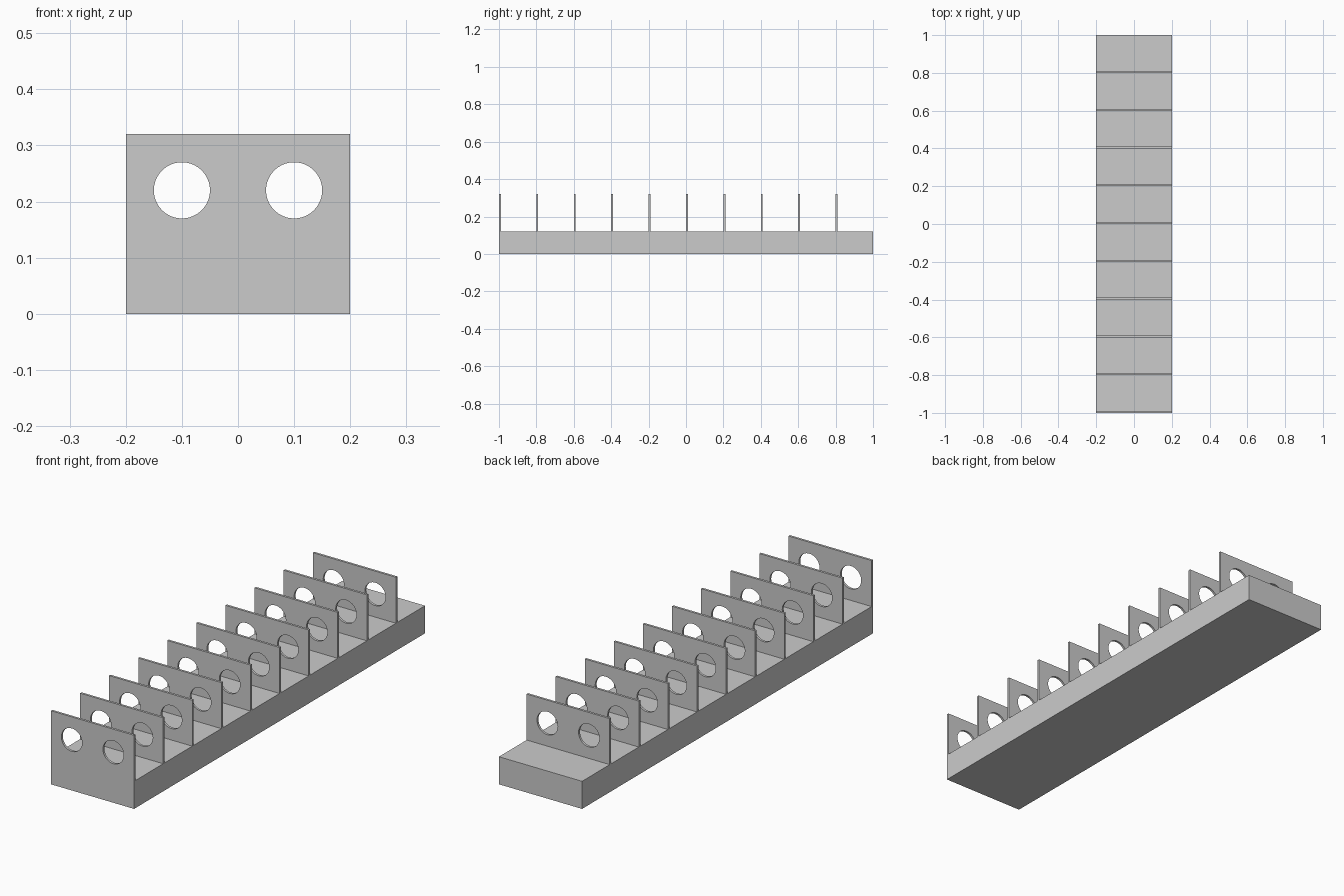
import bpy
import bmesh
from math import pi
from mathutils import Matrix, Vector

if "Cube" in bpy.data.objects:
    bpy.data.objects.remove(bpy.data.objects["Cube"], do_unlink=True)

WIDTH, LENGTH = 0.4, 2.0
BASE_TOP, PLATE_TOP = 0.12, 0.32
PLATES, PITCH, THICK = 10, 0.2, 0.01
HOLE_X, HOLE_Z, HOLE_R = 0.1, 0.22, 0.05

grey = bpy.data.materials.new("plain grey")
grey.use_nodes = True
colour = (0.6, 0.6, 0.6, 1)
grey.diffuse_color = colour
grey.node_tree.nodes["Principled BSDF"].inputs["Base Color"].default_value = colour


def finish(name, bm):
    bmesh.ops.recalc_face_normals(bm, faces=bm.faces)
    mesh = bpy.data.meshes.new(name)
    bm.to_mesh(mesh)
    bm.free()
    mesh.materials.append(grey)
    obj = bpy.data.objects.new(name, mesh)
    bpy.context.collection.objects.link(obj)
    return obj


# Comb-shaped side profile: a solid base with thin upright dividers
front, back = -LENGTH / 2, LENGTH / 2
profile = [(front, 0)]
for i in range(PLATES):
    y = front + i * PITCH
    profile += [(y, BASE_TOP), (y, PLATE_TOP), (y + THICK, PLATE_TOP), (y + THICK, BASE_TOP)]
profile += [(back, BASE_TOP), (back, 0)]
profile.remove((front, BASE_TOP))

bm = bmesh.new()
side = bm.faces.new([bm.verts.new((-WIDTH / 2, y, z)) for y, z in profile])
swept = bmesh.ops.extrude_face_region(bm, geom=[side])
moved = [v for v in swept["geom"] if isinstance(v, bmesh.types.BMVert)]
bmesh.ops.translate(bm, verts=moved, vec=Vector((WIDTH, 0, 0)))
rack = finish("divider_rack", bm)

# Two long rods cut the pair of round holes through every divider
bm = bmesh.new()
for x in (-HOLE_X, HOLE_X):
    bmesh.ops.create_cone(
        bm, cap_ends=True, segments=64, radius1=HOLE_R, radius2=HOLE_R, depth=LENGTH + 0.2,
        matrix=Matrix.Translation((x, 0, HOLE_Z)) @ Matrix.Rotation(pi / 2, 4, "X"))
cutter = finish("hole_cutter", bm)

cut = rack.modifiers.new("round holes", "BOOLEAN")
cut.operation = "DIFFERENCE"
cut.solver = "EXACT"
cut.object = cutter
bpy.ops.object.select_all(action="DESELECT")
bpy.context.view_layer.objects.active = rack
rack.select_set(True)
bpy.ops.object.modifier_apply(modifier=cut.name)
bpy.data.objects.remove(cutter, do_unlink=True)

# Smooth hole walls, crisp edges everywhere else
bpy.ops.object.shade_smooth_by_angle(angle=pi / 6)
